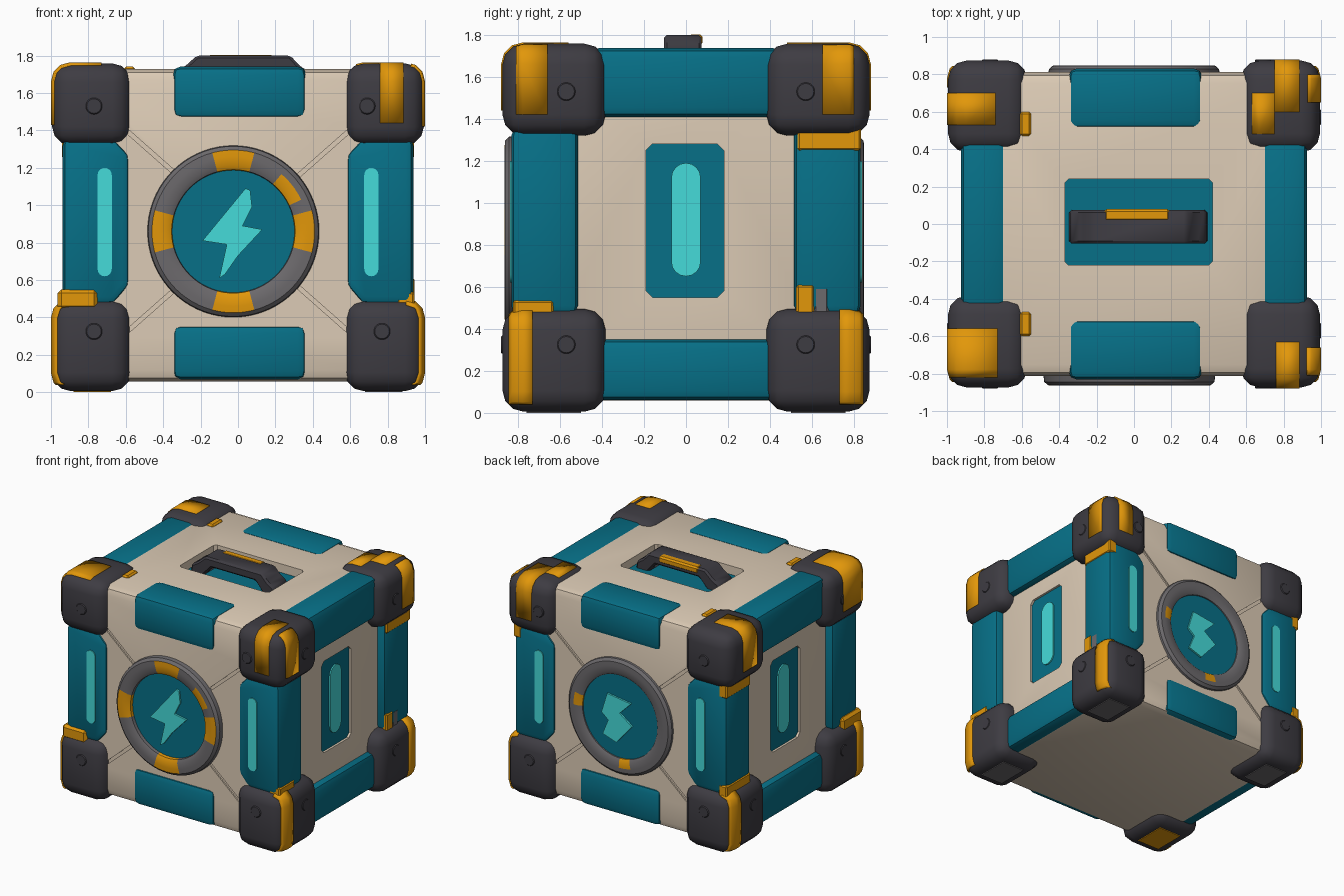
import bpy, bmesh, math
from mathutils import Vector

if "Cube" in bpy.data.objects:
    bpy.data.objects.remove(bpy.data.objects["Cube"])

def material(name, rgb):
    m = bpy.data.materials.new(name)
    m.diffuse_color = (*rgb, 1)
    m.use_nodes = True
    m.node_tree.nodes["Principled BSDF"].inputs["Base Color"].default_value = m.diffuse_color
    return m

CREAM = material("cream shell", (0.72, 0.60, 0.465))
TEAL = material("teal panel", (0.002, 0.162, 0.245))
AMBER = material("amber trim", (0.76, 0.31, 0.003))
DARK = material("dark rubber", (0.048, 0.045, 0.055))
GREY = material("grey metal", (0.15, 0.142, 0.15))
CYAN = material("cyan glow", (0.06, 0.71, 0.70))

def finish(name, bm, *mats):
    bmesh.ops.recalc_face_normals(bm, faces=bm.faces)
    me = bpy.data.meshes.new(name)
    bm.to_mesh(me)
    bm.free()
    ob = bpy.data.objects.new(name, me)
    bpy.context.collection.objects.link(ob)
    for m in mats:
        me.materials.append(m)
    smooth(ob)
    return ob

def smooth(ob):
    bpy.ops.object.select_all(action='DESELECT')
    ob.select_set(True)
    bpy.context.view_layer.objects.active = ob
    bpy.ops.object.shade_smooth_by_angle(angle=math.radians(35))

def span(a, b, s):
    """Range a..b, mirrored when s is -1."""
    return (a, b) if s > 0 else (-b, -a)

def box_bm(xr, yr, zr, bevel=0, seg=1):
    bm = bmesh.new()
    bmesh.ops.create_cube(bm, size=1)
    for v in bm.verts:
        v.co = Vector([(r[0] + r[1]) / 2 + c * (r[1] - r[0]) for r, c in zip((xr, yr, zr), v.co)])
    if bevel:
        bmesh.ops.bevel(bm, geom=bm.edges[:], offset=bevel, segments=seg, profile=0.5, affect='EDGES')
    return bm

def box(name, xr, yr, zr, mat, bevel=0, seg=1):
    return finish(name, box_bm(xr, yr, zr, bevel, seg), mat)

def add_prism(bm, pts, axis, lo, hi):
    place = {'x': lambda u, v, d: (d, u, v), 'y': lambda u, v, d: (u, d, v), 'z': lambda u, v, d: (u, v, d)}[axis]
    f = bm.faces.new([bm.verts.new(place(u, v, lo)) for u, v in pts])
    ext = bmesh.ops.extrude_face_region(bm, geom=[f], use_keep_orig=True)
    move = Vector(place(0, 0, hi - lo))
    for g in ext['geom']:
        if isinstance(g, bmesh.types.BMVert):
            g.co += move

def prism(name, pts, axis, lo, hi, mat, bevel=0, seg=1):
    bm = bmesh.new()
    add_prism(bm, pts, axis, lo, hi)
    bmesh.ops.recalc_face_normals(bm, faces=bm.faces)
    if bevel:
        bmesh.ops.bevel(bm, geom=bm.edges[:], offset=bevel, segments=seg, profile=0.5, affect='EDGES')
    return finish(name, bm, mat)

def octagon(x0, x1, y0, y1, c):
    return [(x0 + c, y0), (x1 - c, y0), (x1, y0 + c), (x1, y1 - c), (x1 - c, y1), (x0 + c, y1), (x0, y1 - c), (x0, y0 + c)]

def capsule(cx, z0, z1, r, n=8):
    arc = [math.pi * i / n for i in range(n + 1)]
    return ([(cx + r * math.cos(a), z1 - r + r * math.sin(a)) for a in arc] +
            [(cx - r * math.cos(a), z0 + r - r * math.sin(a)) for a in arc])

def circle(cx, cy, r, n=48):
    return [(cx + r * math.cos(2 * math.pi * i / n), cy + r * math.sin(2 * math.pi * i / n)) for i in range(n)]

# Main shell with pockets for side windows and handle, and diagonal panel grooves
SX, SY, ZB, ZT = 0.872, 0.812, 0.058, 1.727
window = octagon(-0.19, 0.18, 0.55, 1.28, 0.03)
tray = octagon(-0.37, 0.42, -0.22, 0.24, 0.02)
shell = box("shell", (-SX, SX), (-SY, SY), (ZB, ZT), CREAM, 0.06, 2)
cut = bmesh.new()
add_prism(cut, tray, 'z', 1.65, 1.85)
for s in (-1, 1):
    add_prism(cut, window, 'x', *span(SX - 0.035, SX + 0.1, s))
    for sx in (-1, 1):
        for sz in (-1, 1):
            a, b, w = Vector((sx * 0.28, 0.86 + sz * 0.26)), Vector((sx * 0.62, 0.86 + sz * 0.56)), 0.011
            n = (b - a).orthogonal().normalized() * w
            add_prism(cut, [a + n, b + n, b - n, a - n], 'y', *span(SY - 0.01, SY + 0.1, s))
cutter = finish("shell_cutter", cut, CREAM)
cutter.hide_render = True
mod = shell.modifiers.new("pockets", 'BOOLEAN')
mod.operation, mod.solver, mod.object = 'DIFFERENCE', 'EXACT', cutter
bpy.context.view_layer.objects.active = shell
bpy.ops.object.modifier_apply(modifier=mod.name)
bpy.data.objects.remove(cutter)
smooth(shell)

# Side windows with glowing capsules
for s in (-1, 1):
    prism("side_window", window, 'x', *span(SX - 0.06, SX - 0.018, s), TEAL)
    prism("side_light", capsule(0, 0.65, 1.19, 0.07), 'x', *span(SX - 0.05, SX - 0.008, s), CYAN)

# Handle tray, arched handle and grip stripe
prism("handle_tray", tray, 'z', 1.62, 1.658, TEAL)
arch = [(-0.35, 1.64), (-0.34, 1.71), (-0.28, 1.745), (-0.22, 1.80), (0.28, 1.80), (0.33, 1.745), (0.385, 1.71),
        (0.395, 1.64), (0.29, 1.64), (0.22, 1.725), (-0.16, 1.725), (-0.24, 1.64)]
prism("handle", arch, 'y', -0.105, 0.075, DARK, 0.014, 1)
box("handle_stripe", (-0.16, 0.19), (0.015, 0.079), (1.75, 1.803), AMBER, 0.012)

# Teal edge rails
for s in (-1, 1):
    for zr in ((1.465, 1.742), (0.068, 0.36)):
        box("front_back_rail", (-0.35, 0.365), span(0.51, 0.832, s), zr, TEAL, 0.045, 2)
    for zr in ((1.41, 1.737), (0.062, 0.35)):
        box("side_rail", span(0.68, 0.925, s), (-0.46, 0.46), zr, TEAL, 0.045, 2)
    for sy in (-1, 1):
        post = [(0.58, 0.57), (0.66, 0.47), (0.937, 0.47), (0.937, 1.36), (0.66, 1.36), (0.58, 1.27)]
        prism("corner_post", [(s * x, z) for x, z in post], 'y', *span(0.515, 0.832, sy), TEAL, 0.04, 2)
        prism("post_light", capsule(s * 0.713, 0.62, 1.20, 0.038), 'y', *span(0.81, 0.839, sy), CYAN)

# Corner guards with rivets
def guard_range(sx, sy, top, grow=0):
    g = grow
    zr = (1.32 - g, 1.758 + g) if top else (0.006 - g, 0.495 + g)
    return span(0.572 - g, 0.994 + g, sx), span(0.383 - g, 0.874 + g, sy), zr

for sx in (-1, 1):
    for sy in (-1, 1):
        for top in (True, False):
            box("corner_guard", *guard_range(sx, sy, top), DARK, 0.1, 3)
            z = 1.53 if top else 0.325
            rx = 0.69 if top and sx > 0 else 0.77
            prism("rivet", circle(sx * rx, z, 0.045, 16), 'y', *span(0.85, 0.880, sy), DARK, 0.006)
            prism("rivet", circle(sy * 0.57, z, 0.045, 16), 'x', *span(0.97, 0.999, sx), DARK, 0.006)

# Amber wraps: thin skins over the guards, trimmed to a region
def wrap(sx, sy, top, *ranges, mat=AMBER):
    bm = box_bm(*guard_range(sx, sy, top, 0.006), 0.102, 3)
    for i, (lo, hi) in enumerate(ranges):
        for limit, sign in ((lo, -1), (hi, 1)):
            co, no = Vector(), Vector()
            co[i], no[i] = limit, sign
            bmesh.ops.bisect_plane(bm, geom=bm.verts[:] + bm.edges[:] + bm.faces[:], plane_co=co, plane_no=no,
                                   clear_outer=True)
    inside = Vector([(r[0] + r[1]) / 2 for r in guard_range(sx, sy, top)])
    ob = finish("guard_wrap", bm, mat)
    me = ob.data
    if sum((p.center - inside).dot(p.normal) * p.area for p in me.polygons) < 0:
        me.flip_normals()
    sol = ob.modifiers.new("thickness", 'SOLIDIFY')
    sol.thickness, sol.offset = 0.014, -1

wrap(1, -1, True, (0.76, 0.885), (-1, -0.63), (1.44, 2))
wrap(1, -1, True, (0.925, 2), (-0.81, -0.66), (1.42, 2))
wrap(1, 1, True, (0.93, 2), (0.65, 0.80), (1.42, 2))
wrap(1, 1, True, (0.75, 0.885), (0.6, 2), (1.44, 2))
wrap(1, 1, True, (0.63, 0.75), (0.48, 0.7), (1.7, 2))
wrap(-1, -1, True, (-2, -0.73), (-0.82, -0.56), (1.43, 2))
wrap(-1, 1, True, (-2, -0.74), (0.53, 0.70), (1.43, 2))
for sx in (-1, 1):
    for sy in (-1, 1):
        wrap(sx, sy, False, span(0.9, 2, sx), span(0.73, 0.845, sy), (0.04, 2))
        # Pads under the feet
        box("foot_pad", span(0.68, 0.88, sx), span(0.5, 0.76, sy), (0.0, 0.02), GREY if sx + sy > -2 else AMBER)
    # Amber collars where posts meet guards
    box("front_lower_collar", span(0.85, 0.944, sx), (-0.825, -0.63), (0.45, 0.535), AMBER, 0.01)
    box("upper_collar", span(0.87, 0.942, sx), (0.53, 0.834), (1.25, 1.36), AMBER, 0.01)
    box("guard_tab", (-0.61, -0.55), span(0.47, 0.60, sx), (1.68, 1.742), AMBER, 0.012)
box("back_lower_collar", (0.85, 0.944), (0.525, 0.61), (0.45, 0.61), AMBER, 0.01)
box("back_lower_clip", (0.85, 0.938), (0.61, 0.68), (0.45, 0.60), GREY, 0.01)
box("back_lower_collar", (-0.944, -0.87), (0.53, 0.836), (0.45, 0.555), AMBER, 0.01)
box("front_collar", (-0.965, -0.75), (-0.848, -0.6), (0.44, 0.55), AMBER, 0.02)

# Round emblems: revolved ring with amber segments, disc and bolt
def emblem(side, cx, cz, bolt, amber, lift):
    prof = [(0.46, -0.06), (0.455, -0.02), (0.435, -0.002), (0.40, 0), (0.355, -0.002), (0.33, -0.015), (0.325, -0.06)]
    n, bm = 72, bmesh.new()
    rows = [[bm.verts.new((cx + r * math.cos(a), side * (lift + d), cz + r * math.sin(a))) for r, d in prof]
            for a in (2 * math.pi * i / n for i in range(n))]
    for i in range(n):
        for j in range(len(prof) - 1):
            f = bm.faces.new((rows[i][j], rows[i][j + 1], rows[(i + 1) % n][j + 1], rows[(i + 1) % n][j]))
            f.material_index = int(amber((i + 0.5) * 360 / n, j))
    finish("emblem_ring", bm, GREY, AMBER)
    prism("emblem_disc", circle(cx, cz, 0.335), 'y', *span(0.78, 0.824, side), TEAL)
    prism("emblem_bolt", bolt, 'y', *span(0.80, 0.838, side), CYAN)

def front_amber(a, j):
    return j >= 2 and abs((a + 45) % 90 - 45) < 14 or (abs(a - 37) < 11 and j >= 3)

def back_amber(a, j):
    return j >= 3 and (abs(a - 5) < 10 or abs(a - 262) < 6)

emblem(-1, -0.025, 0.86, [(0.04, 1.09), (-0.19, 0.81), (-0.06, 0.79), (-0.10, 0.61), (-0.07, 0.63), (0.0, 0.73),
                          (0.13, 0.87), (0.025, 0.89), (0.075, 0.99), (0.065, 1.08)], front_amber, 0.864)
emblem(1, 0.0, 0.86, [(0.11, 1.02), (-0.10, 0.99), (0.0, 0.89), (-0.11, 0.81), (0.03, 0.65), (0.15, 0.69),
                      (0.10, 0.81), (0.16, 0.86)], back_amber, 0.848)
